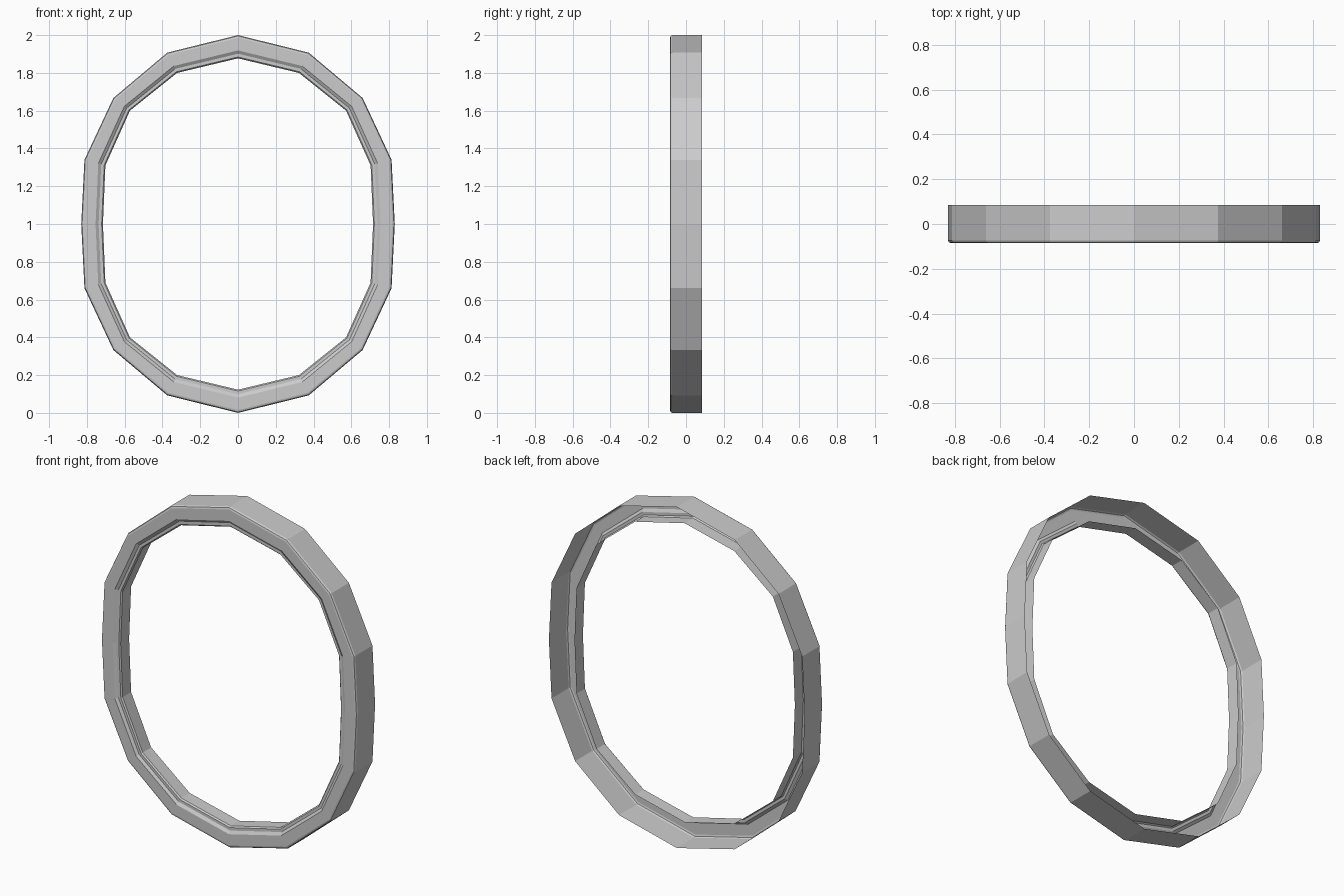
import bpy, bmesh

if "Cube" in bpy.data.objects:
    bpy.data.objects.remove(bpy.data.objects["Cube"])

# Quarter outlines (x, z from centre) of the outer and inner edge, top to side
OUTER = [(0, 1.0), (0.375, 0.907), (0.66, 0.667), (0.813, 0.34), (0.83, 0)]
INNER = [(0, 0.877), (0.322, 0.8), (0.572, 0.6), (0.702, 0.31), (0.715, 0)]

# Cross-section: (0 = outer edge .. 1 = inner edge, depth y); open at the back
PROFILE = [(0, 0.085), (0, -0.073), (0.04, -0.082), (0.12, -0.085),
           (0.66, -0.085), (0.80, -0.074), (0.94, -0.074),
           (1, -0.066), (1, 0.012)]


def full_loop(q):
    """Mirror a quarter outline into a closed 16-sided loop."""
    right = q + [(x, -z) for x, z in q[-2::-1]]
    return right + [(-x, z) for x, z in right[-2:0:-1]]


# Hollow ring frame swept around the outline
bm = bmesh.new()
rings = []
for (ox, oz), (ix, iz) in zip(full_loop(OUTER), full_loop(INNER)):
    rings.append([bm.verts.new((ox + (ix - ox) * t, y, 1 + oz + (iz - oz) * t))
                  for t, y in PROFILE])
for i, a in enumerate(rings):
    b = rings[(i + 1) % len(rings)]
    for j in range(len(PROFILE) - 1):
        bm.faces.new((a[j], a[j + 1], b[j + 1], b[j]))
bm.normal_update()
# Make the front face point towards -y
if sum(f.normal.y for f in bm.faces) > 0:
    bmesh.ops.reverse_faces(bm, faces=bm.faces[:])

mesh = bpy.data.meshes.new("ring_frame")
bm.to_mesh(mesh)
bm.free()
ring = bpy.data.objects.new("ring_frame", mesh)
bpy.context.collection.objects.link(ring)
